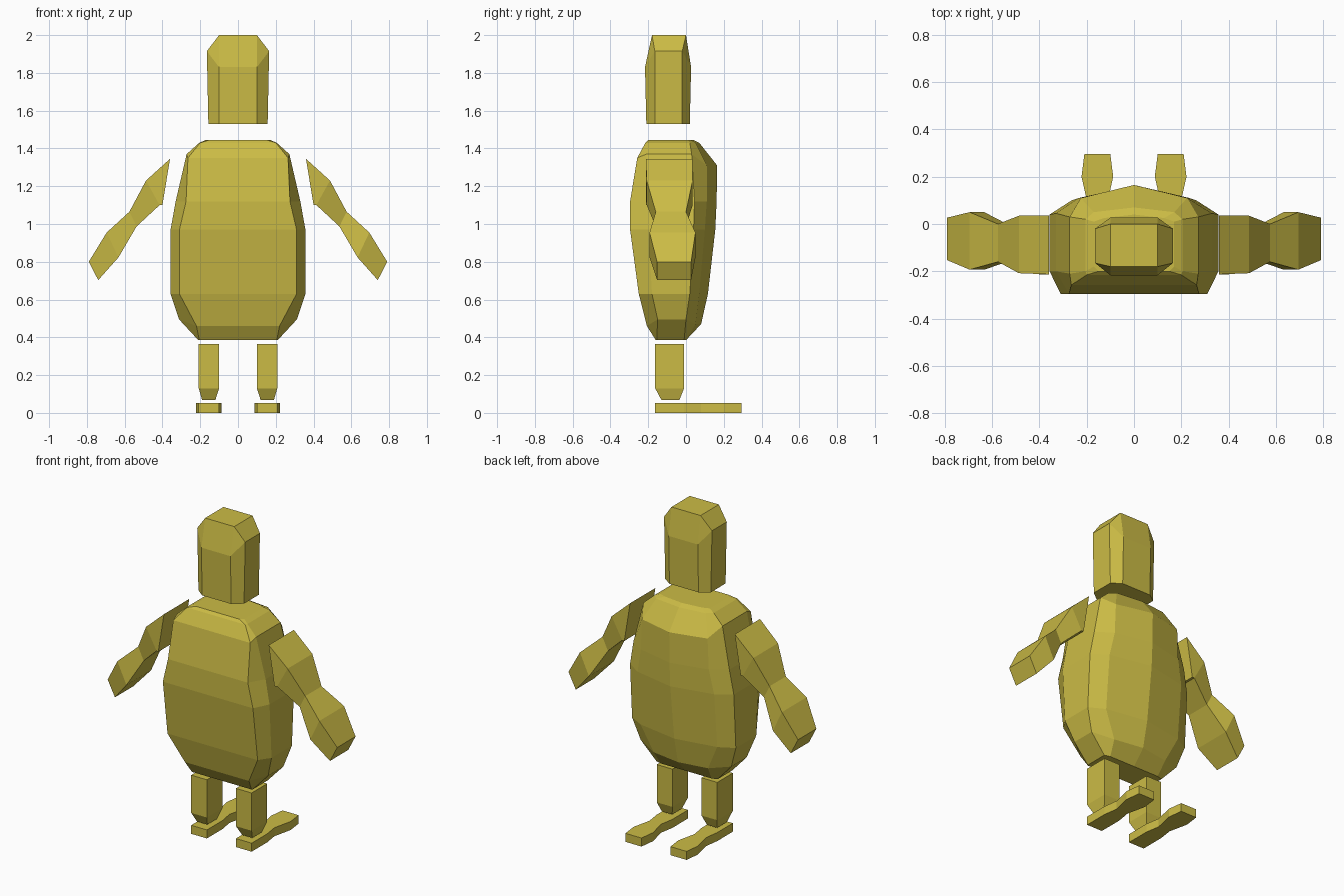
import bpy, bmesh

mat = bpy.data.materials.new("yellow")
mat.diffuse_color = (0.6, 0.5, 0.06, 1)


def loft(name, rings):
    """Skin equal-length rings of points, cap both ends, flat shaded."""
    bm = bmesh.new()
    loops = [[bm.verts.new(p) for p in ring] for ring in rings]
    n = len(loops[0])
    for lo, hi in zip(loops, loops[1:]):
        for i in range(n):
            j = (i + 1) % n
            bm.faces.new((lo[i], lo[j], hi[j], hi[i]))
    bm.faces.new(loops[0][::-1])
    bm.faces.new(loops[-1])
    bmesh.ops.remove_doubles(bm, verts=bm.verts, dist=0.0005)
    bmesh.ops.recalc_face_normals(bm, faces=bm.faces)
    me = bpy.data.meshes.new(name)
    bm.to_mesh(me)
    bm.free()
    me.materials.append(mat)
    ob = bpy.data.objects.new(name, me)
    bpy.context.collection.objects.link(ob)
    return ob


def mirrored(half):
    """Complete a ring from its +x half, skipping points on the centre line."""
    return half + [(-x, y, z) for x, y, z in reversed(half) if x > 0]


def rect(x0, x1, y0, y1, z):
    return [(x0, y0, z), (x1, y0, z), (x1, y1, z), (x0, y1, z)]


def pair(name, make_rings):
    for side, s in (("right", 1), ("left", -1)):
        loft(f"{side}_{name}", [[(s * x, y, z) for x, y, z in r] for r in make_rings])


# body: z at flat face / sides / bulge, side x, flat face x, then y of
# flat face, side start, side end, bulge edge, bulge centre
body = [
    (0.385, 0.385, 0.385, 0.21, 0.205, -0.16, -0.155, -0.01, 0.00, 0.00),
    (0.46, 0.495, 0.47, 0.312, 0.22, -0.207, -0.15, 0.00, 0.05, 0.08),
    (0.63, 0.63, 0.63, 0.357, 0.31, -0.25, -0.18, 0.02, 0.07, 0.116),
    (0.97, 0.97, 0.97, 0.357, 0.31, -0.296, -0.20, 0.04, 0.10, 0.155),
    (1.12, 1.12, 1.12, 0.33, 0.275, -0.296, -0.20, 0.045, 0.11, 0.162),
    (1.35, 1.37, 1.31, 0.272, 0.265, -0.258, -0.21, 0.03, 0.11, 0.165),
    (1.43, 1.43, 1.43, 0.205, 0.20, -0.215, -0.20, 0.02, 0.05, 0.07),
    (1.445, 1.445, 1.445, 0.17, 0.15, -0.20, -0.18, 0.01, 0.025, 0.04),
]
loft("body", [mirrored([(b, yb, zb), (a, y1, zs), (a, y2, zs),
                        (b * 0.85, yc, zf), (0, yf, zf)])
              for zb, zs, zf, a, b, yb, y1, y2, yc, yf in body])


# head: octagonal column tapering to a rectangular top
def head_ring(a, b, y0, y1, y2, y3, zf, zs):
    return mirrored([(b, y0, zf), (a, y1, zs), (a, y2, zs), (b, y3, zf)])


loft("head", [
    head_ring(0.157, 0.1, -0.21, -0.165, -0.02, 0.02, 1.53, 1.53),
    head_ring(0.165, 0.1, -0.217, -0.165, -0.02, 0.027, 1.83, 1.915),
    head_ring(0.1, 0.1, -0.18, -0.18, 0, 0, 2.0, 2.0),
])

# arms: upper point, lower point, y range
arm = [
    (0.36, 1.345, 0.40, 1.10, -0.213, 0.035),
    (0.487, 1.23, 0.415, 1.10, -0.208, 0.035),
    (0.575, 1.065, 0.537, 0.987, -0.16, 0.0),
    (0.695, 0.955, 0.633, 0.823, -0.193, 0.05),
    (0.79, 0.80, 0.74, 0.703, -0.153, 0.027),
]
pair("arm", [[(xu, y0, zu), (xl, y0, zl), (xl, y1, zl), (xu, y1, zu)]
             for xu, zu, xl, zl, y0, y1 in arm])

# legs with a narrow ankle
pair("leg", [rect(0.12, 0.19, -0.13, -0.035, 0.068),
             rect(0.1, 0.208, -0.163, -0.01, 0.13),
             rect(0.1, 0.208, -0.163, -0.01, 0.365)])

# feet: heel, waist, broad toes
foot = [(-0.163, 0.1, 0.208), (-0.01, 0.1, 0.208), (0.08, 0.115, 0.195),
        (0.20, 0.088, 0.222), (0.295, 0.1, 0.21)]
pair("foot", [[(x0, y, 0), (x1, y, 0), (x1, y, 0.053), (x0, y, 0.053)]
              for y, x0, x1 in foot])
